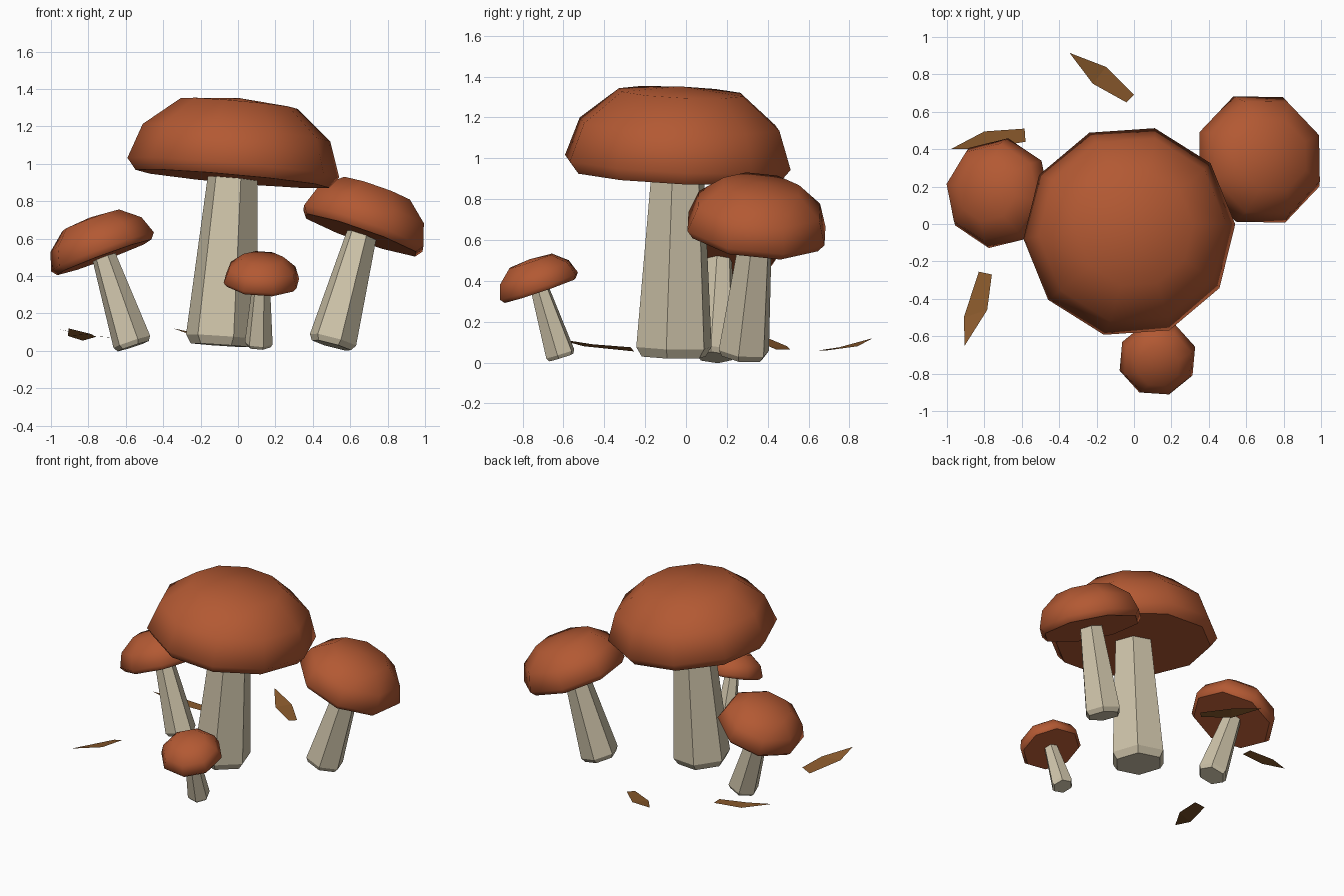
import bpy, bmesh
from math import cos, sin, radians
from mathutils import Vector

if "Cube" in bpy.data.objects:
    bpy.data.objects.remove(bpy.data.objects["Cube"])


def material(name, rgb):
    m = bpy.data.materials.new(name)
    m.diffuse_color = (*rgb, 1)
    m.use_nodes = True
    m.node_tree.nodes["Principled BSDF"].inputs["Base Color"].default_value = m.diffuse_color
    return m


CAP = material("cap_red", (0.45, 0.1, 0.033))
STEM = material("stem_cream", (0.62, 0.55, 0.40))
LEAF = material("leaf_brown", (0.25, 0.1, 0.025))


def finish(bm, name, mat):
    bmesh.ops.recalc_face_normals(bm, faces=bm.faces)
    me = bpy.data.meshes.new(name)
    bm.to_mesh(me)
    bm.free()
    me.materials.append(mat)
    ob = bpy.data.objects.new(name, me)
    bpy.context.collection.objects.link(ob)
    return ob


def lathe(name, profile, sides, phase, origin, up, mat, smooth=False, apex=None):
    """Rings of (radius, height) around the axis 'up', closed at both ends."""
    rot = Vector((0, 0, 1)).rotation_difference(Vector(up))
    origin = Vector(origin)
    bm = bmesh.new()
    rings = []
    for r, h in profile:
        ring = []
        for i in range(sides):
            a = radians(phase + 360 * i / sides)
            ring.append(bm.verts.new(origin + rot @ Vector((r * cos(a), r * sin(a), h))))
        rings.append(ring)
    for lo, hi in zip(rings, rings[1:]):
        for i in range(sides):
            j = (i + 1) % sides
            bm.faces.new((lo[i], lo[j], hi[j], hi[i])).smooth = smooth
    bm.faces.new(rings[0][::-1])
    top = rings[-1]
    if apex is None:
        bm.faces.new(top)
    else:
        tip = bm.verts.new(origin + rot @ Vector((0, 0, apex)))
        for i in range(sides):
            bm.faces.new((top[i], top[(i + 1) % sides], tip)).smooth = smooth
    return finish(bm, name, mat)


# Cap profile for a cap of unit radius, from underside rim to crown
CAP_PROFILE = [(0.915, -0.105), (1.0, 0.0), (0.885, 0.33), (0.55, 0.605)]


def mushroom(name, base, cap, r_cap, slope, sides, phase, r_base, r_top):
    base, cap = Vector(base), Vector(cap)
    axis = cap - base
    # Tapered six-sided stem with a chamfered foot
    lathe(name + "_stem",
          [(r_base * 0.85, 0), (r_base, r_base * 0.24), (r_top, axis.length)],
          6, -11, base, axis, STEM)
    # Tilted faceted cap
    lathe(name + "_cap", [(r * r_cap, h * r_cap) for r, h in CAP_PROFILE],
          sides, phase, cap, (-slope[0], -slope[1], 1), CAP, True, 0.655 * r_cap)


mushroom("large", (-0.09, -0.06, 0.03), (-0.025, -0.04, 0.98), 0.57,
         (-0.09, -0.045), 10, 4, 0.195, 0.132)
mushroom("right", (0.50, 0.28, 0.03), (0.67, 0.345, 0.655), 0.365,
         (-0.35, -0.11), 8, 22.5, 0.13, 0.08)
mushroom("left", (-0.56, 0.14, 0.025), (-0.725, 0.165, 0.53), 0.298,
         (0.37, -0.06), 8, 35, 0.105, 0.063)
mushroom("small", (0.11, -0.61, 0.025), (0.125, -0.72, 0.375), 0.212,
         (-0.05, 0.34), 8, 18, 0.076, 0.046)

# Fallen leaves: stalk edge, wide middle, raised tip
leaves = {
    "back_leaf": [(0, 0.69, 0.06), (-0.04, 0.65, 0.06), (-0.22, 0.75, 0.075),
                  (-0.15, 0.84, 0.08), (-0.345, 0.915, 0.12)],
    "left_leaf": [(-0.585, 0.51, 0.065), (-0.58, 0.44, 0.065), (-0.78, 0.405, 0.08),
                  (-0.80, 0.495, 0.08), (-0.98, 0.40, 0.12)],
    "front_leaf": [(-0.83, -0.255, 0.055), (-0.76, -0.27, 0.075), (-0.785, -0.46, 0.09),
                   (-0.91, -0.50, 0.08), (-0.905, -0.65, 0.12)],
}
for name, pts in leaves.items():
    bm = bmesh.new()
    v = [bm.verts.new(p) for p in pts]
    bm.faces.new((v[3], v[2], v[1], v[0]))
    bm.faces.new((v[3], v[4], v[2]))
    finish(bm, name, LEAF)
